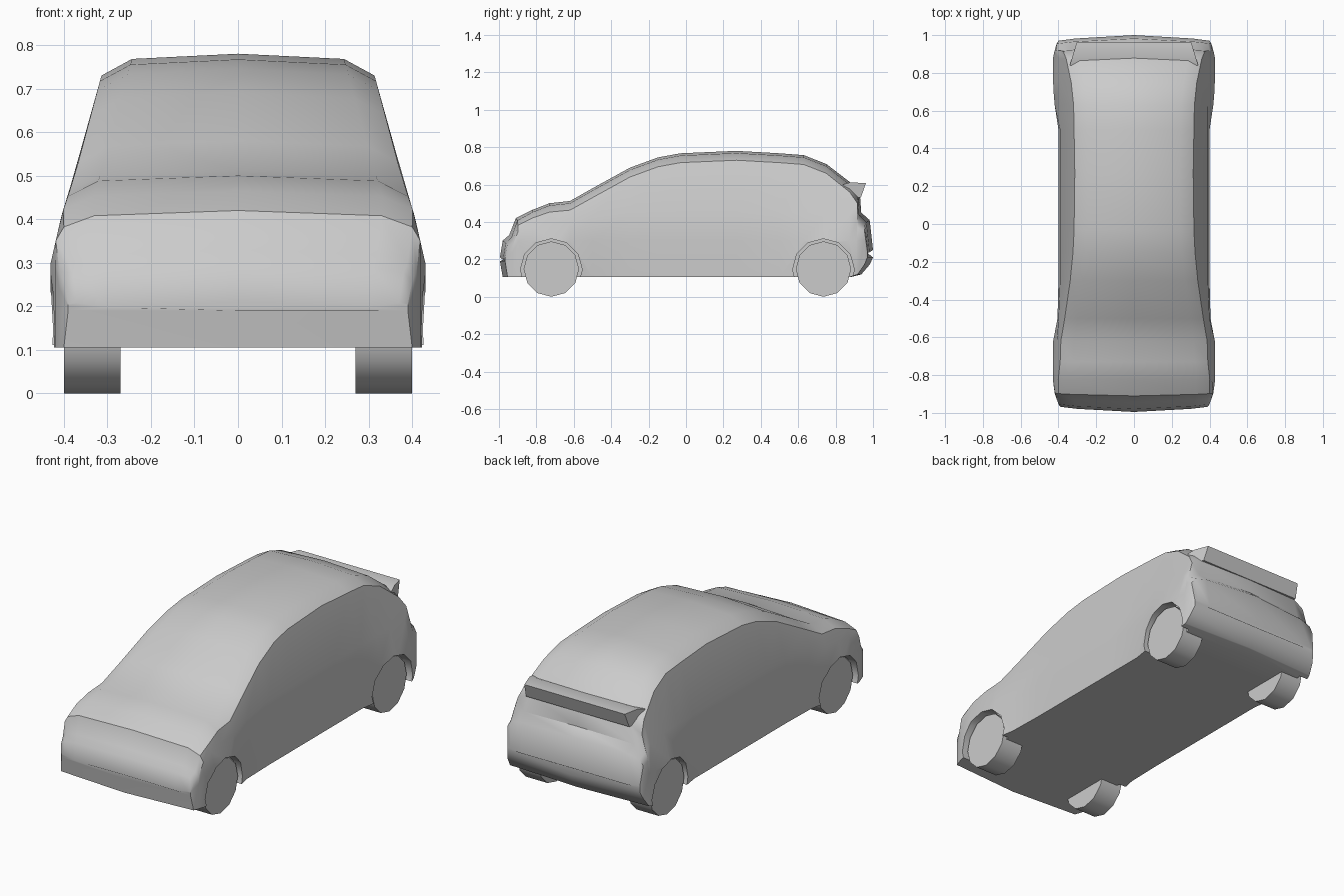
import bpy
import bmesh
from math import pi, radians
from mathutils import Matrix

cube = bpy.data.objects.get("Cube")
if cube:
    bpy.data.objects.remove(cube, do_unlink=True)

grey = bpy.data.materials.new("plain grey")
grey.use_nodes = True
colour = (0.6, 0.6, 0.6, 1)
grey.diffuse_color = colour
grey.node_tree.nodes["Principled BSDF"].inputs["Base Color"].default_value = colour


def make_object(name, bm, smooth_angle=None):
    """Turn a bmesh into a named grey object."""
    bmesh.ops.recalc_face_normals(bm, faces=bm.faces)
    mesh = bpy.data.meshes.new(name)
    bm.to_mesh(mesh)
    bm.free()
    obj = bpy.data.objects.new(name, mesh)
    bpy.context.collection.objects.link(obj)
    mesh.materials.append(grey)
    if smooth_angle:
        smooth(obj, smooth_angle)
    return obj


def smooth(obj, angle):
    bpy.ops.object.select_all(action="DESELECT")
    bpy.context.view_layer.objects.active = obj
    obj.select_set(True)
    bpy.ops.object.shade_smooth_by_angle(angle=radians(angle))


def interpolate(table, value):
    """Piecewise linear lookup in a list of (input, output) pairs."""
    for (a, fa), (b, fb) in zip(table, table[1:]):
        if value <= b:
            t = max(0, (value - a) / (b - a))
            return fa + t * (fb - fa)
    return table[-1][1]


# Half width of the cabin and shoulders by height
flank = [(0.3, 0.43), (0.41, 0.405), (0.5, 0.375), (0.725, 0.315), (0.77, 0.3)]

# Sections along the car: y, half width, roof or bonnet height
sections = [
    (-0.995, 0.39, 0.21), (-0.98, 0.4, 0.3), (-0.945, 0.41, 0.33),
    (-0.91, 0.42, 0.42), (-0.82, 0.43, 0.465), (-0.73, 0.43, 0.5),
    (-0.62, 0.428, 0.512), (-0.5, 0.405, 0.58), (-0.3, 0.4, 0.69),
    (-0.15, 0.4, 0.745), (-0.03, 0.4, 0.767), (0.27, 0.4, 0.78),
    (0.5, 0.4, 0.767), (0.63, 0.42, 0.757), (0.75, 0.43, 0.71),
    (0.88, 0.43, 0.61), (0.93, 0.422, 0.55), (0.937, 0.42, 0.45),
    (0.982, 0.41, 0.41), (1.0, 0.4, 0.25),
]
floor_line = [(-0.995, 0.19), (-0.98, 0.105), (0.88, 0.105), (0.96, 0.125), (1.0, 0.21)]


def section_points(y, width, top):
    """Closed outline of the body at one station, bowed at both ends."""
    low = interpolate(floor_line, y)
    belt = min(0.3, low + 0.6 * (top - low))
    shoulder = min(0.45, belt + 0.45 * (top - belt))
    rail = top - min(0.05, 0.12 * (top - low))
    rail_width = min(width - 0.02, interpolate(flank, rail))
    half = [
        (width, low), (width, belt),
        (min(width, interpolate(flank, shoulder)), shoulder),
        (rail_width, rail), (rail_width - 0.07, top - 0.012),
    ]
    outline = half + [(0, top)] + [(-x, z) for x, z in reversed(half)] + [(0, low)]
    end = max(0, abs(y) - 0.85) / 0.15
    bow = 0.03 * end * (1 if y < 0 else -1)
    return [(x, y + bow * (x / 0.4) ** 2, z) for x, z in outline]


# Body shell lofted through the sections
bm = bmesh.new()
rings = [[bm.verts.new(p) for p in section_points(*s)] for s in sections]
for first, second in zip(rings, rings[1:]):
    for i in range(len(first)):
        j = (i + 1) % len(first)
        bm.faces.new((first[i], first[j], second[j], second[i]))
bm.faces.new(rings[0])
bm.faces.new(reversed(rings[-1]))
body = make_object("body", bm)


def cylinder_along_x(radius, width, centre):
    bm = bmesh.new()
    place = Matrix.Translation(centre) @ Matrix.Rotation(pi / 2, 4, "Y")
    bmesh.ops.create_cone(bm, cap_ends=True, segments=12, radius1=radius,
                          radius2=radius, depth=width, matrix=place)
    return bm


# Wheels, and arches cut around them
for end, y in (("front", -0.72), ("rear", 0.735)):
    for side, sign in (("left", 1), ("right", -1)):
        wheel = cylinder_along_x(0.148, 0.13, (sign * 0.335, y, 0.148))
        make_object(f"{end}_{side}_wheel", wheel, 40)
        arch = cylinder_along_x(0.165, 0.2, (sign * 0.475, y, 0.145))
        cutter = make_object("arch_cutter", arch)
        cutter.hide_render = True
        cut = body.modifiers.new("wheel arch", "BOOLEAN")
        cut.object = cutter
        cut.operation = "DIFFERENCE"
        cut.solver = "EXACT"
        bpy.context.view_layer.objects.active = body
        bpy.ops.object.modifier_apply(modifier=cut.name)
        bpy.data.objects.remove(cutter, do_unlink=True)
smooth(body, 42)

# Rear spoiler: a ledge under the back window, narrower at its tip
profile = [(0.84, 0.6), (0.88, 0.612), (0.962, 0.607), (0.935, 0.53), (0.84, 0.54)]
bm = bmesh.new()
sides = []
for sign in (1, -1):
    sides.append([bm.verts.new((sign * (0.34 - 0.3 * (y - 0.84)), y, z)) for y, z in profile])
for i in range(len(profile)):
    j = (i + 1) % len(profile)
    bm.faces.new((sides[0][i], sides[0][j], sides[1][j], sides[1][i]))
bm.faces.new(sides[0])
bm.faces.new(reversed(sides[1]))
make_object("rear_spoiler", bm, 30)
